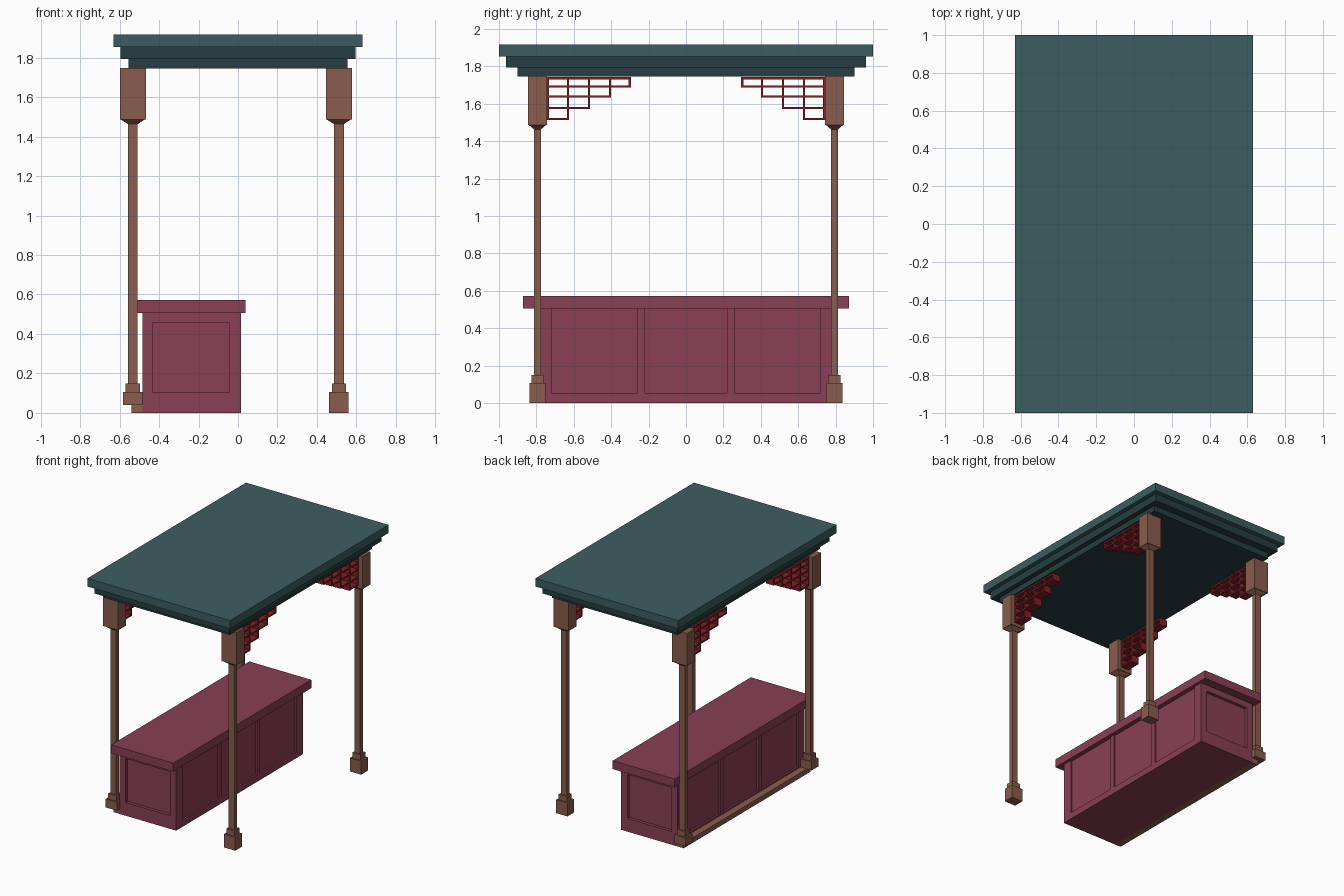
import bpy, bmesh

if "Cube" in bpy.data.objects:
    bpy.data.objects.remove(bpy.data.objects["Cube"])


def material(name, r, g, b):
    m = bpy.data.materials.new(name)
    m.diffuse_color = (r, g, b, 1)
    m.use_nodes = True
    m.node_tree.nodes["Principled BSDF"].inputs["Base Color"].default_value = m.diffuse_color
    return m


WOOD = material("brown_wood", 0.25, 0.11, 0.075)
ROOF = material("teal_roof", 0.045, 0.11, 0.12)
TRIM = material("dark_teal", 0.02, 0.048, 0.053)
WINE = material("wine_paint", 0.25, 0.05, 0.09)
RED = material("red_lacquer", 0.22, 0.015, 0.02)


def add_box(bm, x0, x1, y0, y1, z0, z1, bottom=(1, 1)):
    """Box between limits; `bottom` scales its lower face in x and y."""
    cx, cy = (x0 + x1) / 2, (y0 + y1) / 2
    for v in bmesh.ops.create_cube(bm, size=1)["verts"]:
        s = bottom if v.co.z < 0 else (1, 1)
        v.co = (cx + v.co.x * (x1 - x0) * s[0],
                cy + v.co.y * (y1 - y0) * s[1],
                z0 + (v.co.z + 0.5) * (z1 - z0))


def build(name, boxes, mat):
    bm = bmesh.new()
    for b in boxes:
        add_box(bm, *b)
    bmesh.ops.recalc_face_normals(bm, faces=bm.faces)
    me = bpy.data.meshes.new(name)
    bm.to_mesh(me)
    bm.free()
    me.materials.append(mat)
    ob = bpy.data.objects.new(name, me)
    bpy.context.collection.objects.link(ob)
    return ob


def centred(cx, cy, hx, hy, z0, z1, *rest):
    return (cx - hx, cx + hx, cy - hy, cy + hy, z0, z1, *rest)


# Stepped flat roof
build("roof_slab", [centred(0, 0, 0.63, 1.0, 1.853, 1.918)], ROOF)
build("roof_middle_step", [centred(0, 0, 0.595, 0.963, 1.793, 1.853)], TRIM)
build("roof_lower_step", [centred(0, 0, 0.555, 0.90, 1.745, 1.793)], TRIM)


# Posts: plinth, collar, shaft, tapered neck and capital block
def post(name, cx, cy, floor):
    build(name, [
        centred(cx, cy, 0.05, 0.042, floor, 0.107),
        centred(cx, cy, 0.036, 0.031, 0.107, 0.15),
        centred(cx, cy, 0.025, 0.018, 0.15, 1.463),
        centred(cx, cy, 0.062, 0.047, 1.463, 1.487, (0.4, 0.4)),
        centred(cx, cy, 0.066, 0.051, 1.487, 1.747)], WOOD)


# Stair-stepped lattice bracket beside each capital
COLS = [0.738, 0.631, 0.519, 0.406, 0.301]
ROWS = [1.736, 1.692, 1.639, 1.577, 1.518]
T, DEPTH = 0.006, 0.035


def bracket(name, cx, side):
    bars = []

    def bar(ya, yb, za, zb):
        y0, y1 = sorted((side * ya, side * yb))
        bars.append((cx - DEPTH, cx + DEPTH, y0 - T, y1 + T, za - T, zb + T))

    for i, z in enumerate(ROWS):
        bar(COLS[0], COLS[min(4, 5 - i)], z, z)
    for i, y in enumerate(COLS):
        bar(y, y, ROWS[min(4, 5 - i)], ROWS[0])
    build(name, bars, RED)


for x, floor, xname in ((-0.533, 0.04, "left"), (0.511, 0.0, "right")):
    for side, yname in ((-1, "front"), (1, "back")):
        post(f"{yname}_{xname}_post", x, side * 0.794, floor)
        bracket(f"{yname}_{xname}_bracket", x, side)

# Floor sill under the left posts
build("floor_sill", [(-0.54, -0.485, -0.80, 0.80, 0, 0.04)], WOOD)

# Counter: recessed core with raised frame strips, and a top slab
X0, X1, Y, H = -0.485, 0.014, 0.80, 0.505
SIDE, END = 0.014, 0.025
build("counter_core", [(X0 + SIDE, X1 - SIDE, -Y + END, Y - END, 0, H)], WINE)
frame = []
for xa, xb in ((X0, X0 + SIDE), (X1 - SIDE, X1)):
    frame.append((xa, xb, -Y + END, Y - END, 0, 0.053))
    for ya, yb in ((-Y + END, -0.72), (-0.259, -0.219), (0.219, 0.259), (0.72, Y - END)):
        frame.append((xa, xb, ya, yb, 0.053, H))
for ya, yb in ((-Y, -Y + END), (Y - END, Y)):
    frame += [(X0, X1, ya, yb, 0, 0.105), (X0, X1, ya, yb, 0.455, H),
              (X0, -0.433, ya, yb, 0.105, 0.455), (-0.042, X1, ya, yb, 0.105, 0.455)]
build("counter_frame", frame, WINE)
build("counter_top", [(-0.51, 0.037, -0.871, 0.871, H, 0.572)], WINE)
